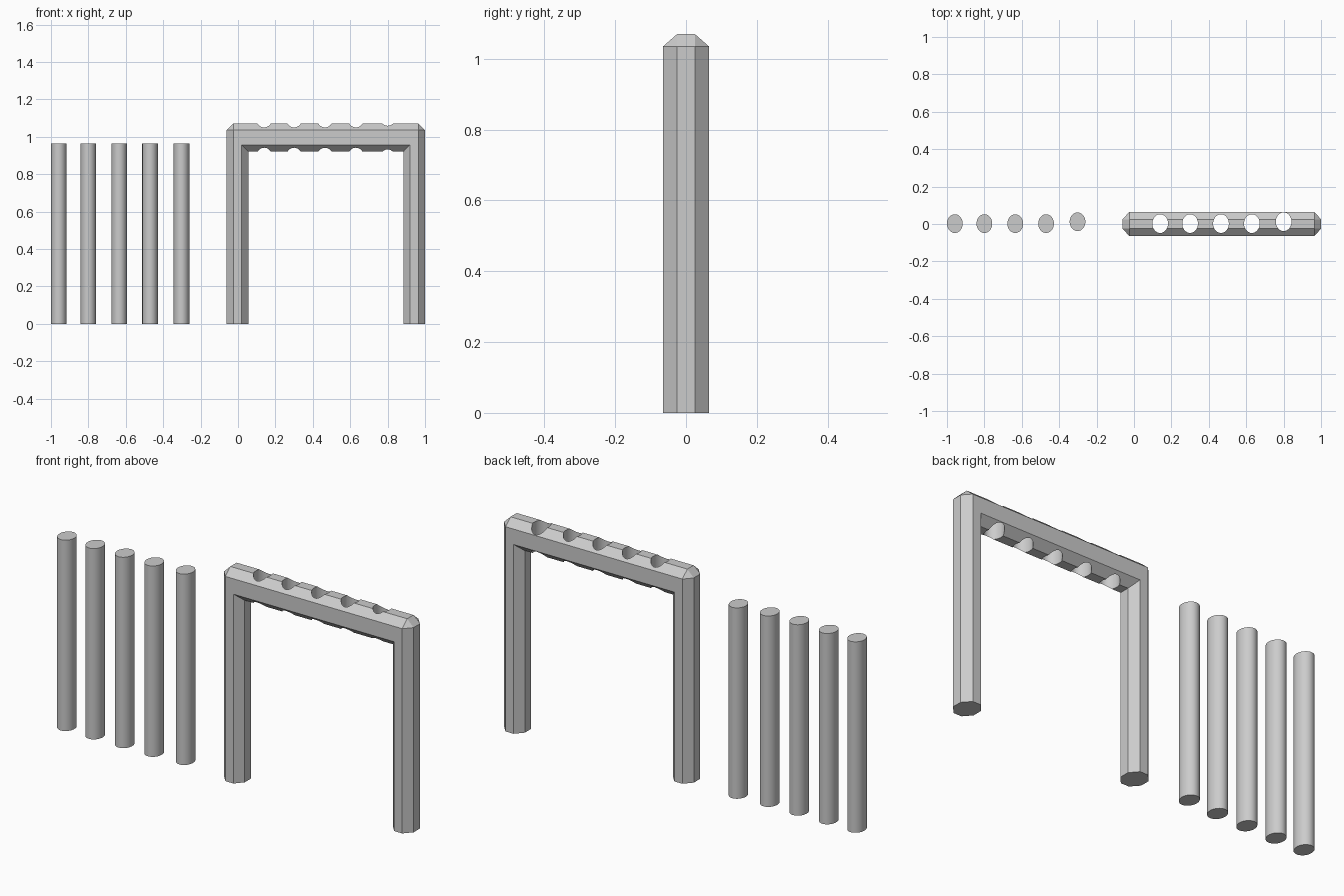
import bpy, bmesh, math

if "Cube" in bpy.data.objects:
    bpy.data.objects.remove(bpy.data.objects["Cube"])


def make_object(name, bm):
    bmesh.ops.recalc_face_normals(bm, faces=bm.faces)
    me = bpy.data.meshes.new(name)
    bm.to_mesh(me)
    bm.free()
    ob = bpy.data.objects.new(name, me)
    bpy.context.collection.objects.link(ob)
    return ob


def add_rod(bm, x, y, z0, z1, rx=0.042, ry=0.05, n=40):
    ring = [(x + rx * math.cos(2 * math.pi * i / n),
             y + ry * math.sin(2 * math.pi * i / n)) for i in range(n)]
    lo = [bm.verts.new((px, py, z0)) for px, py in ring]
    hi = [bm.verts.new((px, py, z1)) for px, py in ring]
    bm.faces.new(lo[::-1])
    bm.faces.new(hi)
    for i in range(n):
        j = (i + 1) % n
        f = bm.faces.new((lo[i], lo[j], hi[j], hi[i]))
        f.smooth = True


# Frame: octagonal section swept up, across and down, outer corners chamfered
SECTION = [(0, -.025), (1, -.065), (2, -.065), (3, -.025),
           (3, .025), (2, .065), (1, .065), (0, .025)]   # (level outer->inner, y)
PX = (-.061, -.025, .02, .055)
BZ = (1.07, 1.035, .957, .92)
MID = 0.4695


def ring(kind, right):
    pts = []
    for k, y in SECTION:
        x, z = PX[k], BZ[k]
        if kind == "foot":
            z = 0
        elif k == 0 and kind == "low":
            z = BZ[1]
        elif k == 0:
            x = PX[1]
        pts.append((2 * MID - x if right else x, y, z))
    return pts


bm = bmesh.new()
kinds = ["foot", "low", "high"]
rings = [ring(k, False) for k in kinds] + [ring(k, True) for k in reversed(kinds)]
vr = [[bm.verts.new(p) for p in r] for r in rings]
for a, b in zip(vr, vr[1:]):
    for i in range(8):
        j = (i + 1) % 8
        bm.faces.new((a[i], a[j], b[j], b[i]))
bm.faces.new(vr[0])
bm.faces.new(vr[-1])
bmesh.ops.remove_doubles(bm, verts=bm.verts, dist=1e-4)
bmesh.ops.dissolve_degenerate(bm, edges=bm.edges, dist=1e-5)
frame = make_object("frame", bm)

# Holes through the crossbar
HOLES = [(.14, 0.002), (.30, 0.002), (.465, 0.002), (.63, 0.002), (.80, 0.012)]
bm = bmesh.new()
for x, y in HOLES:
    add_rod(bm, x, y, 0.8, 1.2)
cutter = make_object("hole_cutter", bm)
cutter.hide_render = True
mod = frame.modifiers.new("holes", 'BOOLEAN')
mod.operation = 'DIFFERENCE'
mod.solver = 'EXACT'
mod.object = cutter
bpy.context.view_layer.objects.active = frame
bpy.ops.object.modifier_apply(modifier=mod.name)
bpy.data.objects.remove(cutter, do_unlink=True)

# Loose bars standing beside the frame
for i, (x, y) in enumerate([(-.958, .002), (-.80, .002), (-.635, .002),
                            (-.47, .002), (-.302, .012)]):
    bm = bmesh.new()
    add_rod(bm, x, y, 0, 0.965)
    make_object(f"bar_{i + 1}", bm)
